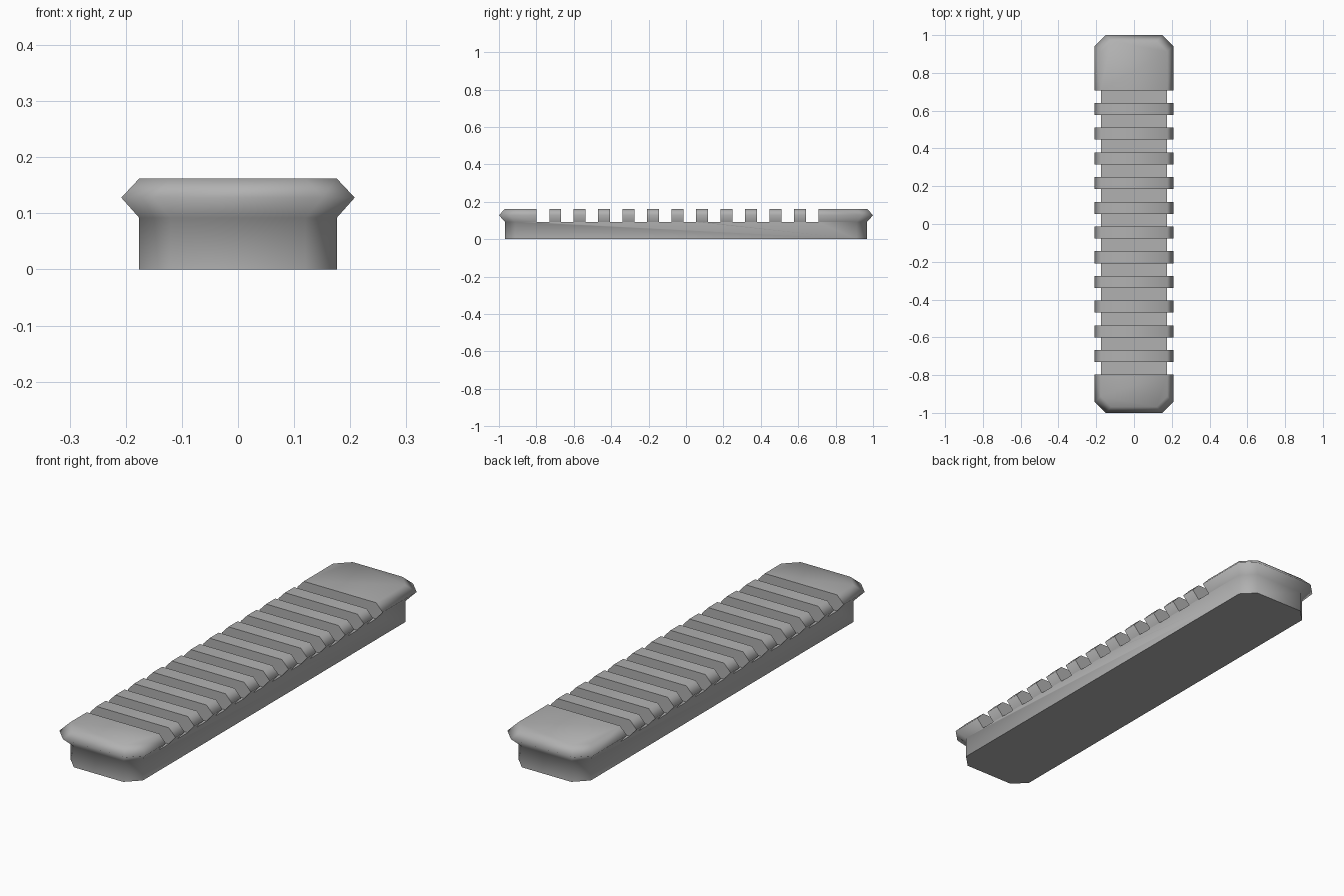
import bpy, bmesh
from math import radians

if "Cube" in bpy.data.objects:
    bpy.data.objects.remove(bpy.data.objects["Cube"])

# (inset from the widest outline, chamfer, height), bottom to top
PROFILE = [(0.032, 0.056, 0.0), (0.032, 0.056, 0.092),
           (0.0, 0.057, 0.128), (0.032, 0.056, 0.162)]
HALF_W, HALF_L = 0.208, 1.0
SLOTS, FIRST, PITCH, WIDTH, FLOOR = 12, -0.798, 0.1308, 0.067, 0.0912


def outline(inset, c):
    """Rectangle with chamfered corners, counter-clockwise."""
    w, l = HALF_W - inset, HALF_L - inset
    return [(w, -l + c), (w, l - c), (w - c, l), (-w + c, l),
            (-w, l - c), (-w, -l + c), (-w + c, -l), (w - c, -l)]


def make_object(name, bm):
    bmesh.ops.recalc_face_normals(bm, faces=bm.faces)
    mesh = bpy.data.meshes.new(name)
    bm.to_mesh(mesh)
    bm.free()
    obj = bpy.data.objects.new(name, mesh)
    bpy.context.collection.objects.link(obj)
    return obj


# Rail body: chamfered outline lofted through the flared profile
bm = bmesh.new()
rings = [[bm.verts.new((x, y, z)) for x, y in outline(d, c)] for d, c, z in PROFILE]
for low, high in zip(rings, rings[1:]):
    for i in range(8):
        j = (i + 1) % 8
        bm.faces.new((low[i], low[j], high[j], high[i]))
bm.faces.new(rings[0][::-1])
bm.faces.new(rings[-1])
rail = make_object("slotted_rail", bm)

# Dark grey finish
grey = bpy.data.materials.new("dark_grey")
grey.diffuse_color = (0.44, 0.44, 0.44, 1)
grey.use_nodes = True
grey.node_tree.nodes["Principled BSDF"].inputs["Base Color"].default_value = grey.diffuse_color
rail.data.materials.append(grey)

# Cross slots: a row of boxes cut down to the neck of the profile
bm = bmesh.new()
for i in range(SLOTS):
    box = bmesh.ops.create_cube(bm, size=1)["verts"]
    bmesh.ops.scale(bm, vec=(0.6, WIDTH, 0.2), verts=box)
    bmesh.ops.translate(bm, vec=(0, FIRST + WIDTH / 2 + i * PITCH, FLOOR + 0.1), verts=box)
cutter = make_object("slot_cutter", bm)
cutter.data.materials.append(grey)
cutter.hide_render = True

cut = rail.modifiers.new("slots", "BOOLEAN")
cut.operation = "DIFFERENCE"
cut.solver = "EXACT"
cut.object = cutter
bpy.context.view_layer.objects.active = rail
rail.select_set(True)
bpy.ops.object.modifier_apply(modifier=cut.name)
bpy.data.objects.remove(cutter)

# Soft shading over the flare, crisp slot and base edges
bpy.ops.object.shade_smooth_by_angle(angle=radians(89))
